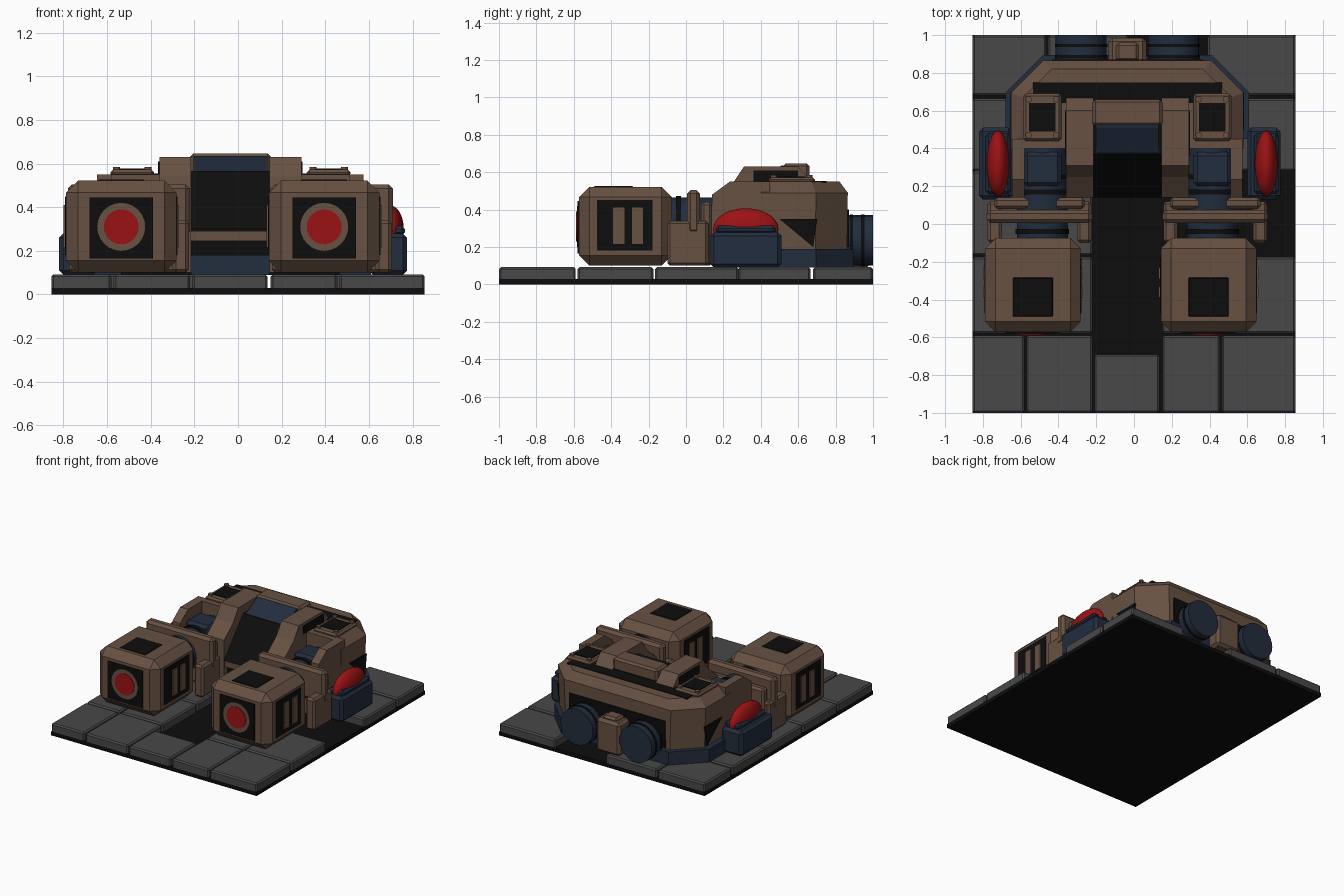
import bpy, bmesh, math
from mathutils import Matrix, Vector

cube = bpy.data.objects.get("Cube")
if cube:
    bpy.data.objects.remove(cube, do_unlink=True)


def material(name, r, g, b):
    m = bpy.data.materials.new(name)
    m.use_nodes = True
    m.diffuse_color = (r, g, b, 1)
    node = next(n for n in m.node_tree.nodes if n.type == 'BSDF_PRINCIPLED')
    node.inputs["Base Color"].default_value = (r, g, b, 1)
    return m


BROWN = material("brown armour", 0.135, 0.082, 0.055)
BLUE = material("navy metal", 0.016, 0.026, 0.048)
GREY = material("grey stone", 0.065, 0.065, 0.065)
BLACK = material("black", 0.004, 0.004, 0.004)
RED = material("red glass", 0.33, 0.006, 0.007)
CX = -0.035  # centre line of the machine


def finish(name, bm, mat):
    bmesh.ops.recalc_face_normals(bm, faces=bm.faces)
    me = bpy.data.meshes.new(name)
    bm.to_mesh(me)
    bm.free()
    me.materials.append(mat)
    ob = bpy.data.objects.new(name, me)
    bpy.context.collection.objects.link(ob)
    return ob


def box(name, xs, ys, zs, mat, bevel=0):
    bm = bmesh.new()
    bmesh.ops.create_cube(bm, size=1)
    spans = [sorted(s) for s in (xs, ys, zs)]
    for v in bm.verts:
        v.co = Vector([a + (b - a) * (c + 0.5) for (a, b), c in zip(spans, v.co)])
    if bevel:
        bmesh.ops.bevel(bm, geom=list(bm.edges), offset=bevel, segments=1, affect='EDGES')
    return finish(name, bm, mat)


def side_prism(name, profile, xs, mat):
    """Extrude a (y, z) profile along x."""
    bm = bmesh.new()
    face = bm.faces.new([bm.verts.new((xs[0], y, z)) for y, z in profile])
    new = bmesh.ops.extrude_face_region(bm, geom=[face])["geom"]
    bmesh.ops.translate(bm, vec=(xs[1] - xs[0], 0, 0),
                        verts=[v for v in new if isinstance(v, bmesh.types.BMVert)])
    return finish(name, bm, mat)


def loft(name, rings, mat):
    """Stack closed rings of points into a capped solid."""
    bm = bmesh.new()
    rows = [[bm.verts.new(p) for p in r] for r in rings]
    n = len(rows[0])
    for low, high in zip(rows, rows[1:]):
        for i in range(n):
            j = (i + 1) % n
            bm.faces.new((low[i], low[j], high[j], high[i]))
    bm.faces.new(rows[0])
    bm.faces.new(rows[-1])
    return finish(name, bm, mat)


def rod(name, centre, r, length, mat, axis='Y', sides=24):
    bm = bmesh.new()
    rot = Matrix.Rotation(math.pi / 2, 4, 'X') if axis == 'Y' else Matrix()
    bmesh.ops.create_cone(bm, cap_ends=True, segments=sides, radius1=r, radius2=r, depth=length,
                          matrix=Matrix.Translation(centre) @ rot)
    for f in bm.faces:
        f.smooth = len(f.verts) == 4
    return finish(name, bm, mat)


def dome(name, centre, radii):
    bm = bmesh.new()
    bmesh.ops.create_uvsphere(bm, u_segments=24, v_segments=14, radius=1,
                              matrix=Matrix.Translation(centre) @ Matrix.Diagonal((*radii, 1)))
    for f in bm.faces:
        f.smooth = True
    return finish(name, bm, RED)


# Paved base with some slabs missing
box("base_slab", (-.855, .855), (-1, 1), (0, .03), BLACK)
paving = [
    ((-1, -.59), [(-.855, -.58), (-.57, -.22), (.15, .455), (.465, .855)]),
    ((-1, -.69), [(-.21, .135)]),
    ((-.58, -.175), [(-.855, -.58), (-.57, -.22), (.15, .455), (.465, .855)]),
    ((-.165, .28), [(-.855, -.22)]),
    ((.28, .665), [(-.855, -.5), (.4, .855)]),
    ((.68, 1), [(-.855, -.465), (-.455, -.03), (.39, .855)]),
]
for row, columns in paving:
    for xs in columns:
        box("paving_slab", xs, row, (.02, .092), GREY, .01)


def octagon(half, front, back, cut, z):
    pts = [(-half, front), (half, front), (half, back - cut),
           (half - cut, back), (cut - half, back), (-half, back - cut)]
    return [(CX + x, y, z) for x, y in pts]


# Hull: blue skirt and chamfered brown shell
loft("hull_skirt", [octagon(.645, .45, .895, .2, z) for z in (.09, .19)], BLUE)
loft("hull_shell", [octagon(.6, .4, .86, .17, .1), octagon(.615, .4, .865, .17, .49),
                    octagon(.55, .4, .82, .15, .55)], BROWN)
box("hull_top_band", (CX - .5, CX + .5), (.64, .75), (.545, .554), BLACK)
box("hull_back_panel", (CX - .4, CX + .4), (.8, .871), (.2, .4), BLACK)
box("hull_core", (CX - .5, CX + .5), (.2, .5), (.09, .3), BLACK)

# Cockpit between the two head posts
well = (CX - .18, CX + .18)
side_prism("cockpit_slope", [(.14, .3), (.37, .565), (.6, .565), (.6, .1), (.18, .1), (.18, .3)], well, BLACK)
side_prism("visor", [(.37, .56), (.51, .635), (.6, .635), (.6, .55)], (CX - .165, CX + .165), BLUE)
box("head_crest", (CX - .185, CX + .185), (.52, .66), (.55, .647), BROWN, .015)
box("cockpit_bar", well, (.155, .2), (.245, .29), BROWN)
box("cockpit_step", well, (.15, .2), (.09, .18), BLUE)

post = [(.14, .1), (.14, .45), (.25, .54), (.31, .63), (.6, .63), (.67, .55), (.67, .1)]
shell = [(.14, .1), (.14, .48), (.235, .55), (.45, .55), (.45, .1)]

for s in (-1, 1):
    def span(a, b):
        return CX + s * a, CX + s * b

    # Head posts and outer shoulder shells
    side_prism("head_post", post, span(.18, .325), BROWN)
    side_prism("shoulder_shell", shell, span(.545, .61), BROWN)
    box("head_side_shadow", span(.325, .331), (.36, .6), (.55, .61), BLACK)
    side_prism("side_dark_panel", [(.5, .35), (.7, .35), (.68, .2)], span(.58, .618), BLACK)

    # Shoulder hatch with bolts
    hatch = CX + s * .45
    box("hatch_frame", (hatch - .1, hatch + .1), (.44, .69), (.54, .572), BROWN, .012)
    box("hatch_panel", (hatch - .07, hatch + .07), (.49, .64), (.56, .577), BLACK)
    for dx in (-.072, .072):
        for y in (.47, .66):
            rod("hatch_bolt", (hatch + dx, y, .572), .017, .025, BROWN, 'Z', 10)

    # Arm: jointed blue forearm with dark rings
    rod("forearm", (hatch, .15, .33), .135, .55, BLUE)
    for y in (.17, .25, -.04):
        rod("forearm_ring", (hatch, y, .33), .142, .025, BLACK)
    box("forearm_cover", (hatch - .1, hatch + .1), (.2, .38), (.3, .48), BLUE, .02)

    # Wrist flange and cuff
    wrist = CX + s * .465
    box("wrist_flange", (wrist - .28, wrist + .28), (.005, .075), (.27, .505), BROWN, .02)
    box("cuff_plate", (wrist - .24, wrist + .24), (.08, .14), (.1, .44), BROWN, .015)
    for d in (-1, 1):
        box("cuff_side", (wrist + d * .2, wrist + d * .275), (-.1, .12), (.1, .34), BROWN, .015)

    # Fist block with framed lamp, dark top and slotted cheeks
    f = -.07 + s * .465
    box("fist", (f - .253, f + .253), (-.572, -.075), (.1, .522), BROWN, .055)
    box("fist_lamp_panel", (f - .145, f + .145), (-.579, -.56), (.165, .445), BLACK)
    rod("lamp_ring", (f, -.573, .31), .11, .02, BROWN)
    rod("lamp_lens", (f, -.575, .31), .08, .024, RED)
    box("fist_top_panel", (f - .11, f + .11), (-.495, -.28), (.5, .526), BLACK, .008)
    for d in (-1, 1):
        box("fist_cheek_panel", (f + d * .2, f + d * .257), (-.475, -.18), (.18, .45), BLACK)
        for y in (-.36, -.26):
            box("cheek_slat", (f + d * .24, f + d * .265), (y - .03, y + .03), (.215, .41), BROWN)

    # Side pod with red dome
    pod = -.01 + s * .71
    box("pod_box", (pod - .1, pod + .075), (.13, .51), (.09, .28), BLUE, .02)
    box("pod_rim", (pod - .065, pod + .065), (.16, .48), (.27, .315), BLUE, .015)
    dome("pod_dome", (pod, .32, .295), (.06, .175, .112))

    # Rear thruster
    jet = CX + s * .245
    rod("thruster", (jet, .92, .235), .135, .16, BLUE)
    for y in (.885, .945):
        rod("thruster_band", (jet, y, .235), .139, .018, BLACK)

# Block between the thrusters
box("rear_block", (CX - .1, CX + .1), (.84, .985), (.09, .34), BROWN, .02)
box("rear_block_cap", (CX - .06, CX + .06), (.86, .96), (.32, .36), BROWN, .015)
